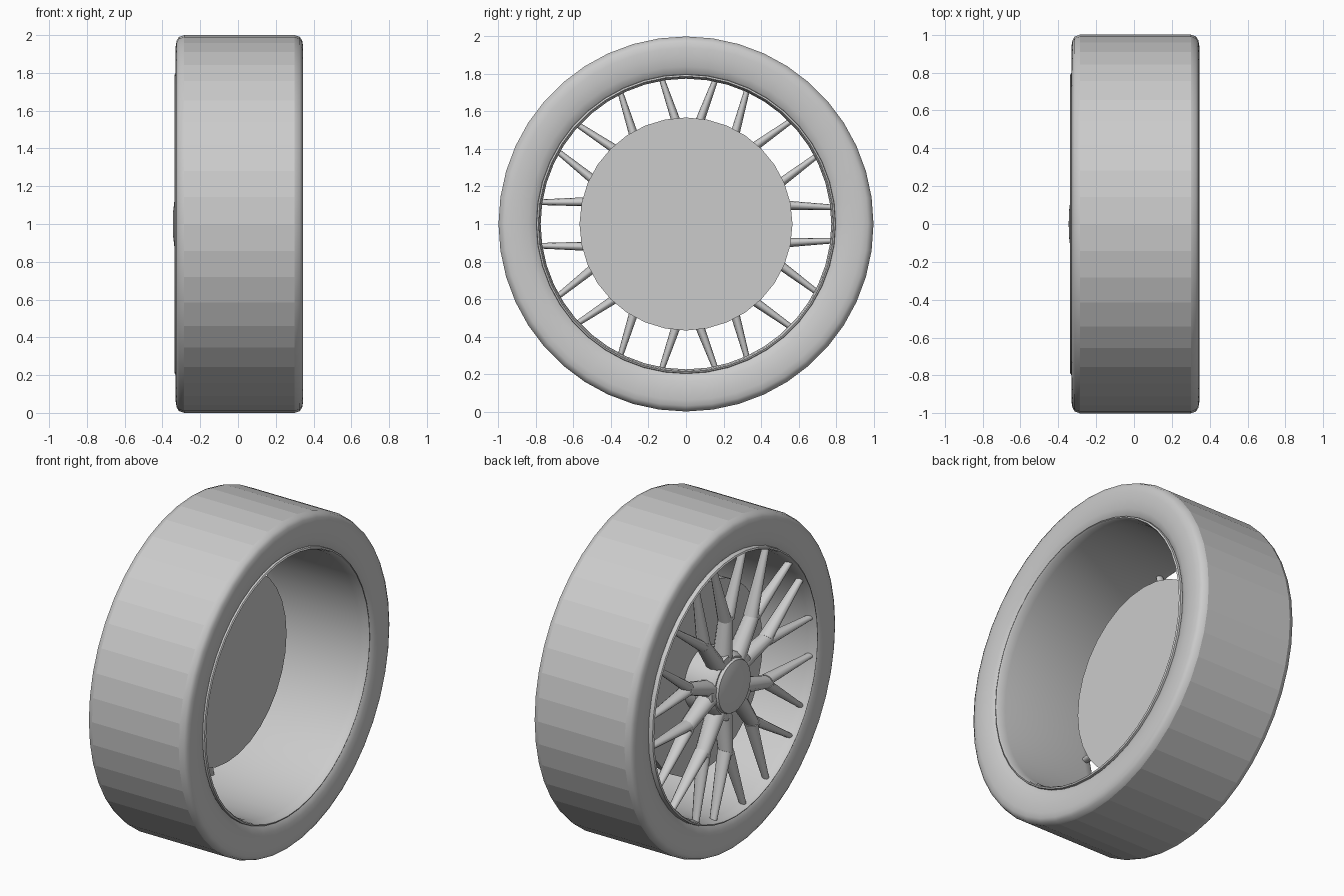
import bpy, bmesh
from math import sin, cos, radians, pi
from mathutils import Vector

if "Cube" in bpy.data.objects:
    bpy.data.objects.remove(bpy.data.objects["Cube"])

CZ = 1.0


def point(x, r, deg):
    a = radians(deg)
    return Vector((x, r * cos(a), CZ + r * sin(a)))


def finish(bm, name):
    bmesh.ops.recalc_face_normals(bm, faces=bm.faces)
    me = bpy.data.meshes.new(name)
    bm.to_mesh(me)
    bm.free()
    ob = bpy.data.objects.new(name, me)
    bpy.context.collection.objects.link(ob)
    return ob


def lathe(name, profile, n, flat=()):
    """Spin an (x, radius) profile about the axle; radius 0 closes to a pole."""
    bm = bmesh.new()
    rings = []
    for x, r in profile:
        if r == 0:
            rings.append([bm.verts.new((x, 0, CZ))] * n)
        else:
            rings.append([bm.verts.new(point(x, r, 360 * i / n)) for i in range(n)])
    for k in range(len(rings) - 1):
        a, b = rings[k], rings[k + 1]
        for i in range(n):
            j = (i + 1) % n
            vs = list(dict.fromkeys((a[i], a[j], b[j], b[i])))
            f = bm.faces.new(vs)
            f.smooth = k not in flat
    return finish(bm, name)


def smooth_by_angle(ob, deg):
    bpy.ops.object.select_all(action='DESELECT')
    ob.select_set(True)
    bpy.context.view_layer.objects.active = ob
    bpy.ops.object.shade_smooth_by_angle(angle=radians(deg))


def bar(bm, p, q, w0, w1, d0, d1):
    """Tapered spoke with a rounded section; p and q lie on its front ridge."""
    axis = (q - p).normalized()
    side = axis.cross(Vector((1, 0, 0))).normalized()
    section = [(0.5 * cos(2 * pi * i / 10), 0.5 - 0.5 * sin(2 * pi * i / 10)) for i in range(10)]
    rings = []
    for c, w, d in ((p, w0, d0), (q, w1, d1)):
        rings.append([bm.verts.new(c + side * (s * w) + Vector((t * d, 0, 0))) for s, t in section])
    a, b = rings
    for i in range(10):
        j = (i + 1) % 10
        bm.faces.new((a[i], a[j], b[j], b[i]))
    bm.faces.new(a)
    bm.faces.new(b[::-1])


# tyre: faceted tread, smooth rounded sidewalls
half = [(0.30, 0.79), (0.315, 0.805), (0.328, 0.84), (0.335, 0.89),
        (0.335, 0.94), (0.33, 0.97), (0.318, 0.99), (0.29, 1.0)]
tyre = [(x + 0.01, r) for x, r in half] + [(0.005 - x, r) for x, r in reversed(half)]
lathe("tyre", tyre, 44, flat=(len(half) - 1,))

# rim barrel with a lip on both sides
lip = [(0.305, 0.80), (0.332, 0.797), (0.337, 0.788), (0.328, 0.782), (0.28, 0.775)]
rim = lathe("rim", lip + [(-x, r) for x, r in reversed(lip)], 44)
smooth_by_angle(rim, 40)

# five arms, each splitting in two and then in two again
bm = bmesh.new()
for k in range(5):
    mid = 72 * k
    split = point(-0.318, 0.20, mid)
    bar(bm, point(-0.318, 0.08, mid), split, 0.17, 0.14, 0.13, 0.12)
    for s in (-1, 1):
        fork = point(-0.318, 0.42, mid + s * 17)
        bar(bm, point(-0.318, 0.16, mid + s * 11), fork, 0.095, 0.07, 0.12, 0.09)
        for t in (-1, 1):
            root = point(-0.318, 0.40, mid + s * 17 + t * 1.5)
            bar(bm, root, point(-0.315, 0.785, mid + s * 17 + t * 10.5), 0.06, 0.03, 0.09, 0.045)
spokes = finish(bm, "spokes")
smooth_by_angle(spokes, 50)

# hub behind the spokes and domed centre cap
hub = lathe("hub", [(-0.31, 0), (-0.31, 0.17), (-0.28, 0.19), (-0.10, 0.19)], 32)
smooth_by_angle(hub, 40)
cap = lathe("centre_cap", [(-0.345, 0), (-0.343, 0.07), (-0.337, 0.12),
                           (-0.328, 0.155), (-0.30, 0.165)], 32)
smooth_by_angle(cap, 40)

# brake disc
disc = lathe("brake_disc", [(-0.12, 0), (-0.12, 0.568), (-0.07, 0.568), (-0.07, 0)], 32)
smooth_by_angle(disc, 30)
